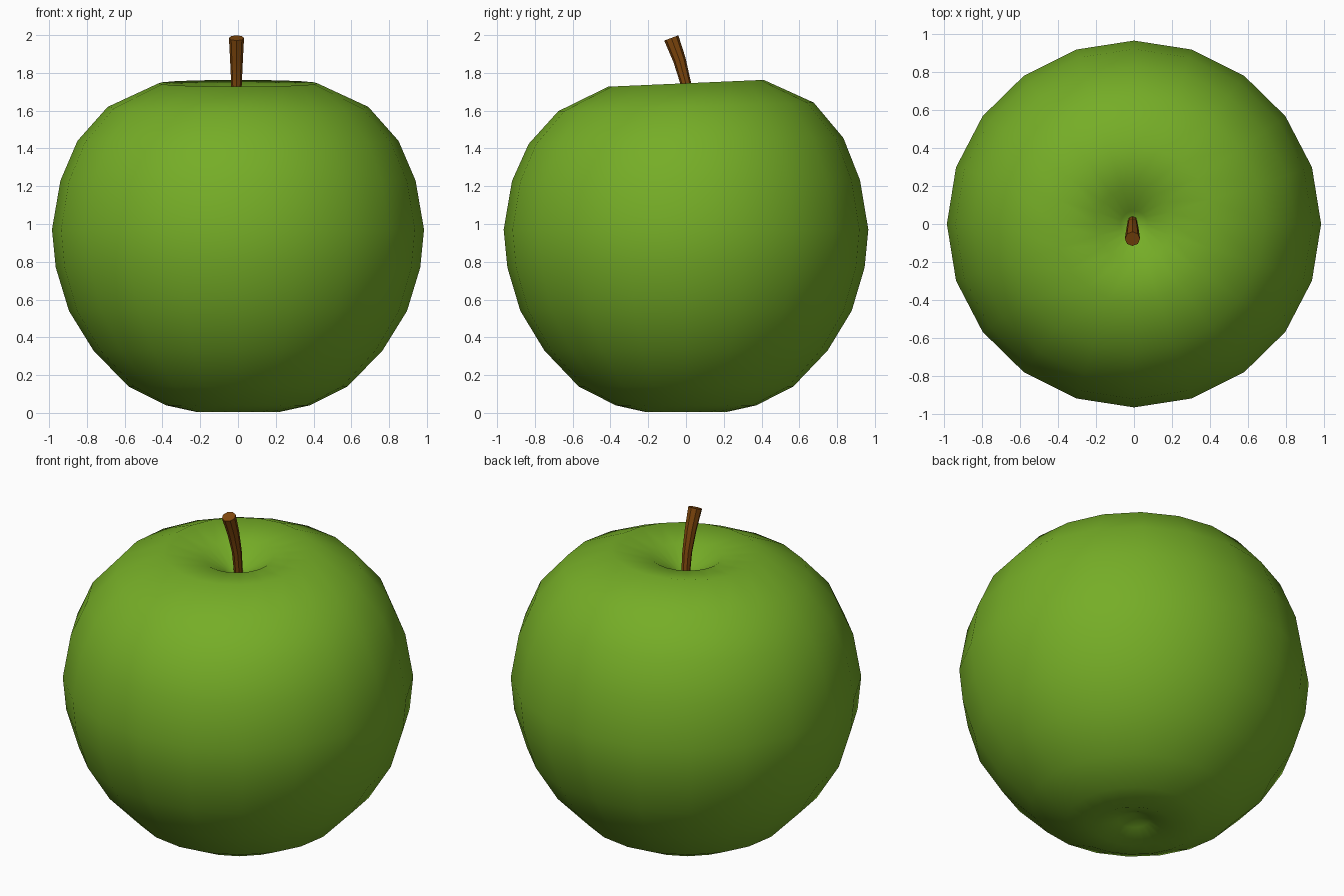
import bpy, bmesh, math
from mathutils import Vector

cube = bpy.data.objects.get("Cube")
if cube:
    bpy.data.objects.remove(cube, do_unlink=True)


def make_material(name, rgb):
    mat = bpy.data.materials.new(name)
    mat.use_nodes = True
    mat.diffuse_color = (*rgb, 1)
    mat.node_tree.nodes["Principled BSDF"].inputs["Base Color"].default_value = (*rgb, 1)
    return mat


def skin(name, rings, mat, start, end, angle):
    """Bridge equal rings of points and close both ends with a fan."""
    bm = bmesh.new()
    loops = [[bm.verts.new(p) for p in ring] for ring in rings]
    n = len(loops[0])
    for low, high in zip(loops, loops[1:]):
        for i in range(n):
            j = (i + 1) % n
            bm.faces.new((low[i], low[j], high[j], high[i]))
    for loop, tip in ((loops[0], start), (loops[-1], end)):
        centre = bm.verts.new(tip)
        for i in range(n):
            bm.faces.new((loop[i], loop[(i + 1) % n], centre))
    bmesh.ops.recalc_face_normals(bm, faces=bm.faces)
    mesh = bpy.data.meshes.new(name)
    bm.to_mesh(mesh)
    bm.free()
    mesh.materials.append(mat)
    obj = bpy.data.objects.new(name, mesh)
    bpy.context.collection.objects.link(obj)
    bpy.ops.object.select_all(action='DESELECT')
    bpy.context.view_layer.objects.active = obj
    obj.select_set(True)
    bpy.ops.object.shade_smooth_by_angle(angle=math.radians(angle))
    return obj


green = make_material("apple green", (0.18, 0.42, 0.02))
brown = make_material("stem brown", (0.22, 0.065, 0.004))

# Fruit body: radius and height from the bottom hollow to the top hollow
profile = [(.09, .05), (.22, .005), (.38, .04), (.58, .14), (.765, .33),
           (.895, .54), (.965, .77), (.985, .97), (.94, 1.23), (.85, 1.44),
           (.69, 1.62), (.42, 1.745), (.2, 1.71), (.07, 1.63)]
SIDES = 20


def body_ring(r, z):
    ring = []
    for i in range(SIDES):
        a = math.tau * i / SIDES
        y = .98 * r * math.sin(a)
        # The shoulder rises slightly towards the back
        lift = .04 * y * max(0, z - 1.2) / .5
        ring.append((r * math.cos(a), y, z + lift))
    return ring


skin("apple_body", [body_ring(r, z) for r, z in profile], green,
     (0, 0, .09), (0, 0, 1.59), 80)

# Stem: leans forward and widens towards the tip
path = [(.02, 1.57, .024), (0, 1.74, .028), (-.035, 1.87, .034), (-.078, 1.985, .04)]
points = [Vector((-.008, y, z)) for y, z, r in path]
rings = []
for k, (y, z, r) in enumerate(path):
    along = (points[min(k + 1, 3)] - points[max(k - 1, 0)]).normalized()
    side = Vector((1, 0, 0))
    depth = along.cross(side)
    rings.append([points[k] + r * (math.cos(a) * side + math.sin(a) * depth)
                  for a in (math.tau * i / 8 for i in range(8))])
skin("stem", rings, brown, points[0], points[-1], 40)
